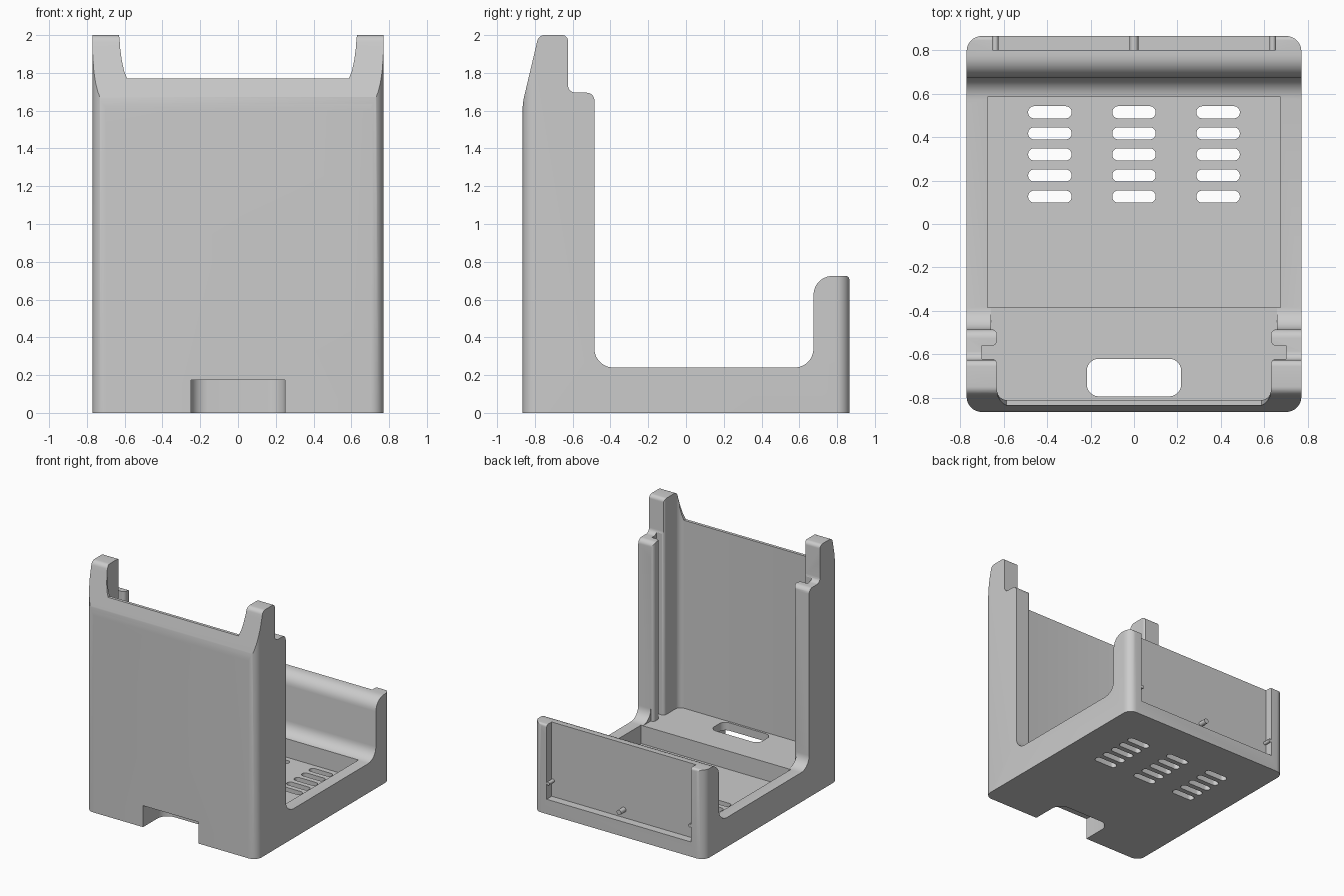
import bpy
import bmesh
from math import pi, sin, tan
from mathutils import Vector

cube = bpy.data.objects.get("Cube")
if cube:
    bpy.data.objects.remove(cube, do_unlink=True)

grey = bpy.data.materials.new("plain_grey")
grey.use_nodes = True
tone = (0.6, 0.6, 0.6, 1)
grey.diffuse_color = tone
grey.node_tree.nodes["Principled BSDF"].inputs["Base Color"].default_value = tone


def fillet(corners, steps=7):
    """Turn (u, v, radius) corners into an outline with round corners."""
    out = []
    for i, (u, v, r) in enumerate(corners):
        p = Vector((u, v))
        if r == 0:
            out.append(p)
            continue
        a = (Vector(corners[i - 1][:2]) - p).normalized()
        b = (Vector(corners[(i + 1) % len(corners)][:2]) - p).normalized()
        ang = a.angle(b)
        mid = p + (a + b).normalized() * (r / sin(ang / 2))
        reach = r / tan(ang / 2)
        s, e, w = p + a * reach - mid, p + b * reach - mid, pi - ang
        for k in range(steps + 1):
            t = k / steps
            out.append(mid + (s * sin((1 - t) * w) + e * sin(t * w)) / sin(w))
    return out


def prism(name, corners, axis, lo, hi):
    """Extrude a filleted outline along one axis."""
    place = {"x": lambda u, v: (lo, u, v),
             "y": lambda u, v: (u, lo, v),
             "z": lambda u, v: (u, v, lo)}[axis]
    bm = bmesh.new()
    face = bm.faces.new([bm.verts.new(place(u, v)) for u, v in fillet(corners)])
    new = bmesh.ops.extrude_face_region(bm, geom=[face])["geom"]
    step = Vector([hi - lo if c == axis else 0 for c in "xyz"])
    bmesh.ops.translate(bm, vec=step,
                        verts=[g for g in new if isinstance(g, bmesh.types.BMVert)])
    bmesh.ops.recalc_face_normals(bm, faces=bm.faces)
    mesh = bpy.data.meshes.new(name)
    bm.to_mesh(mesh)
    bm.free()
    mesh.materials.append(grey)
    obj = bpy.data.objects.new(name, mesh)
    bpy.context.collection.objects.link(obj)
    return obj


def rect(u0, u1, v0, v1, r=0):
    return [(u0, v0, r), (u1, v0, r), (u1, v1, r), (u0, v1, r)]


def mirrored(half):
    return half + [(-u, v, r) for u, v, r in reversed(half)]


def combine(target, other, operation="DIFFERENCE"):
    mod = target.modifiers.new("combine", "BOOLEAN")
    mod.operation, mod.object, mod.solver = operation, other, "EXACT"
    bpy.context.view_layer.objects.active = target
    bpy.ops.object.modifier_apply(modifier=mod.name)
    bpy.data.objects.remove(other, do_unlink=True)


# Side profile of the whole cradle, with a tall front and a low back
side = [(-0.865, 0, 0), (0.865, 0, 0), (0.865, 0.725, 0.02),
        (0.675, 0.725, 0.1), (0.675, 0.24, 0.1), (-0.485, 0.24, 0.1),
        (-0.485, 1.695, 0.04), (-0.625, 1.695, 0.04), (-0.625, 2, 0.03),
        (-0.78, 2, 0.04), (-0.865, 1.64, 0.3)]
body = prism("cradle_body", side, "x", -0.77, 0.77)
combine(body, prism("rounded_plan", rect(-0.77, 0.77, -0.865, 0.865, 0.07),
                    "z", -0.1, 2.1), "INTERSECT")

# Space between the front pillars, with the card groove and rails
bay = mirrored([(0.63, -0.81, 0.045), (0.63, -0.62, 0.025), (0.7, -0.62, 0),
                (0.7, -0.56, 0), (0.63, -0.56, 0.025), (0.63, -0.485, 0.025),
                (0.657, -0.485, 0), (0.657, -0.37, 0)])
combine(body, prism("bay_cutter", bay, "z", 0.239, 2.2))

# Lowered top edge of the front wall, leaving two horns
dip = mirrored([(0.587, 1.77, 0), (0.603, 1.81, 0), (0.616, 1.87, 0),
                (0.625, 1.94, 0), (0.632, 2.1, 0)])
combine(body, prism("dip_cutter", dip, "y", -1, -0.55))

# Floor pocket
combine(body, prism("pocket_cutter", rect(-0.675, 0.675, -0.385, 0.585),
                    "z", 0.09, 0.4))

# Vent slots
for column in (-0.387, 0, 0.387):
    for row in range(5):
        y = 0.126 + row * 0.097
        combine(body, prism("vent_cutter",
                            rect(column - 0.1, column + 0.1, y - 0.028, y + 0.028, 0.0275),
                            "z", -0.1, 0.2))

# Cable notch under the front and the opening above it
notch = mirrored([(0.25, -0.95, 0), (0.25, -0.59, 0.09)])
combine(body, prism("notch_cutter", notch, "z", -0.1, 0.175))
combine(body, prism("cable_hole_cutter", rect(-0.217, 0.217, -0.793, -0.62, 0.055),
                    "z", 0.1, 0.4))

# Recess on the back, open at the top
combine(body, prism("back_recess_cutter", rect(-0.65, 0.65, 0.12, 0.9),
                    "y", 0.8, 1))

bpy.ops.object.select_all(action="DESELECT")
body.select_set(True)
bpy.context.view_layer.objects.active = body
bpy.ops.object.shade_smooth_by_angle(angle=0.5)

# Locating pegs in the back recess
for name, x, z, radius in (("middle_peg", 0, 0.185, 0.02),
                           ("left_peg", 0.638, 0.25, 0.014),
                           ("right_peg", -0.638, 0.25, 0.014)):
    bpy.ops.mesh.primitive_cylinder_add(vertices=20, radius=radius, depth=0.075,
                                        location=(x, 0.8265, z),
                                        rotation=(pi / 2, 0, 0))
    peg = bpy.context.object
    peg.name = name
    peg.data.materials.append(grey)
    bpy.ops.object.shade_smooth_by_angle(angle=0.5)
